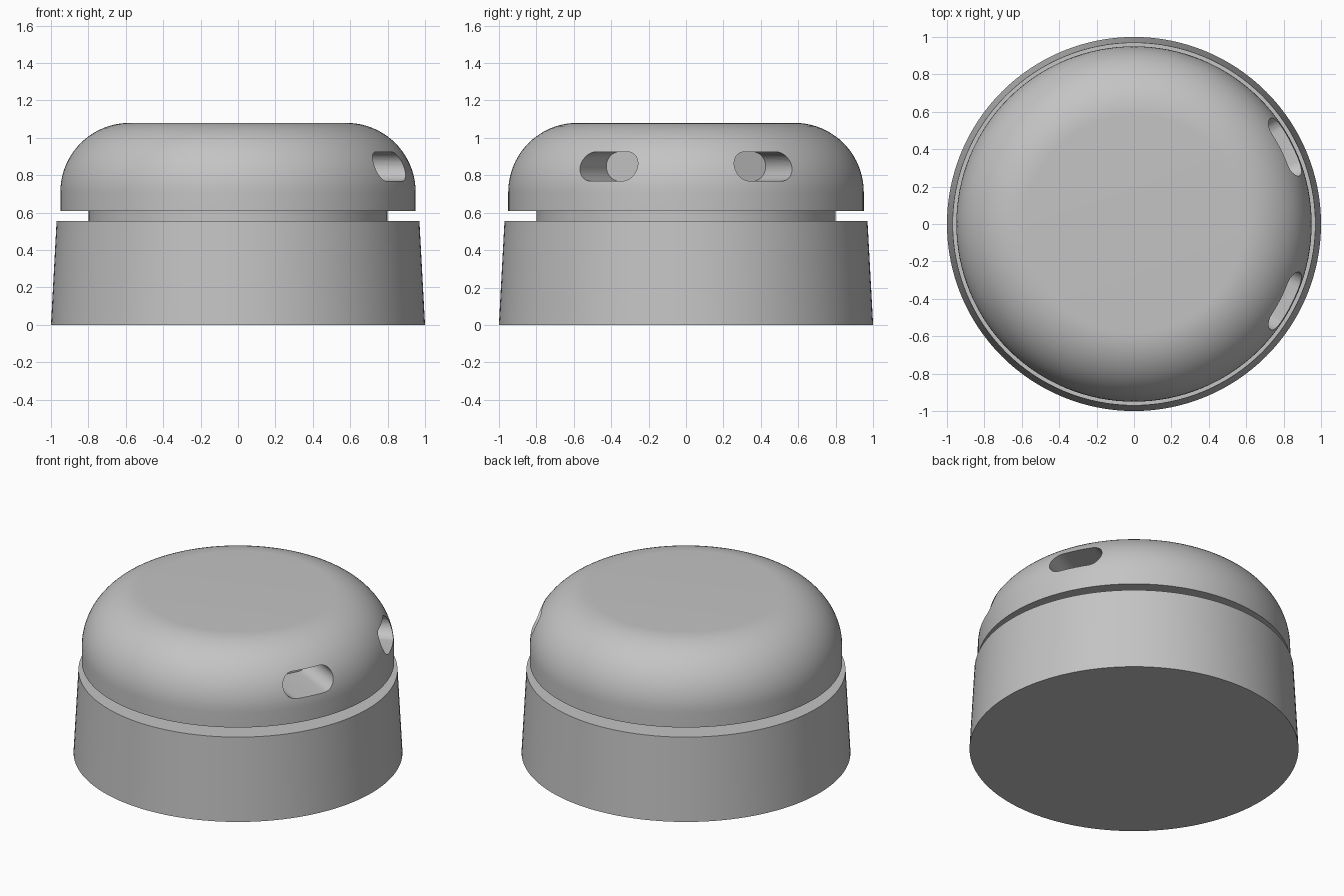
import bpy, bmesh, math
from mathutils import Matrix

if "Cube" in bpy.data.objects:
    bpy.data.objects.remove(bpy.data.objects["Cube"])

SEGMENTS = 128

grey = bpy.data.materials.new("light grey")
grey.diffuse_color = (0.55, 0.55, 0.55, 1)
grey.use_nodes = True
grey.node_tree.nodes["Principled BSDF"].inputs["Base Color"].default_value = grey.diffuse_color


def make_object(name, bm):
    bmesh.ops.recalc_face_normals(bm, faces=bm.faces)
    mesh = bpy.data.meshes.new(name)
    bm.to_mesh(mesh)
    bm.free()
    mesh.materials.append(grey)
    obj = bpy.data.objects.new(name, mesh)
    bpy.context.collection.objects.link(obj)
    return obj


def lathe(name, profile):
    """Closed solid turned around z, capped flat at both ends."""
    bm = bmesh.new()
    rings = []
    for r, z in profile:
        rings.append([bm.verts.new((r * math.cos(a), r * math.sin(a), z))
                      for a in (2 * math.pi * i / SEGMENTS for i in range(SEGMENTS))])
    for low, high in zip(rings, rings[1:]):
        for i in range(SEGMENTS):
            j = (i + 1) % SEGMENTS
            bm.faces.new((low[i], low[j], high[j], high[i]))
    bm.faces.new(rings[0])
    bm.faces.new(rings[-1])
    return make_object(name, bm)


def slot_cutter(name, angle):
    """Stadium-shaped bar pointing outward at the given angle."""
    half, r, inner, outer, z = 0.172, 0.078, 0.60, 1.2, 0.847
    outline = []
    for side in (1, -1):
        for i in range(17):
            a = -math.pi / 2 + math.pi * i / 16
            outline.append((side * (half - r + r * math.cos(a)), side * r * math.sin(a) + z))
    bm = bmesh.new()
    face = bm.faces.new([bm.verts.new((inner, y, h)) for y, h in outline])
    new = bmesh.ops.extrude_face_region(bm, geom=[face])["geom"]
    bmesh.ops.translate(bm, vec=(outer - inner, 0, 0),
                        verts=[v for v in new if isinstance(v, bmesh.types.BMVert)])
    bm.transform(Matrix.Rotation(angle, 4, "Z"))
    obj = make_object(name, bm)
    obj.hide_render = True
    obj.hide_set(True)
    return obj


# Tapered base, recessed neck and rounded dome in one turned shell
flat, fillet, top = 0.58, 0.37, 1.08
profile = [(1.0, 0), (0.97, 0.555), (0.80, 0.555), (0.80, 0.61), (0.95, 0.61)]
for i in range(21):
    a = math.pi / 2 * i / 20
    profile.append((flat + fillet * math.cos(a), top - fillet + fillet * math.sin(a)))
body = lathe("domed_body", profile)

# Pair of rounded slots cut into the dome
for label, sign in (("front", -1), ("back", 1)):
    cut = body.modifiers.new(label + "_slot", "BOOLEAN")
    cut.operation = "DIFFERENCE"
    cut.solver = "EXACT"
    cut.object = slot_cutter(label + "_slot_cutter", sign * math.radians(27))

# Bake the cuts, then smooth while keeping edges sharp
bpy.context.view_layer.objects.active = body
body.select_set(True)
for mod in list(body.modifiers):
    bpy.ops.object.modifier_apply(modifier=mod.name)
bpy.ops.object.shade_smooth_by_angle(angle=math.radians(30))

# The cutters are no longer needed
for obj in list(bpy.data.objects):
    if obj != body:
        bpy.data.objects.remove(obj)
